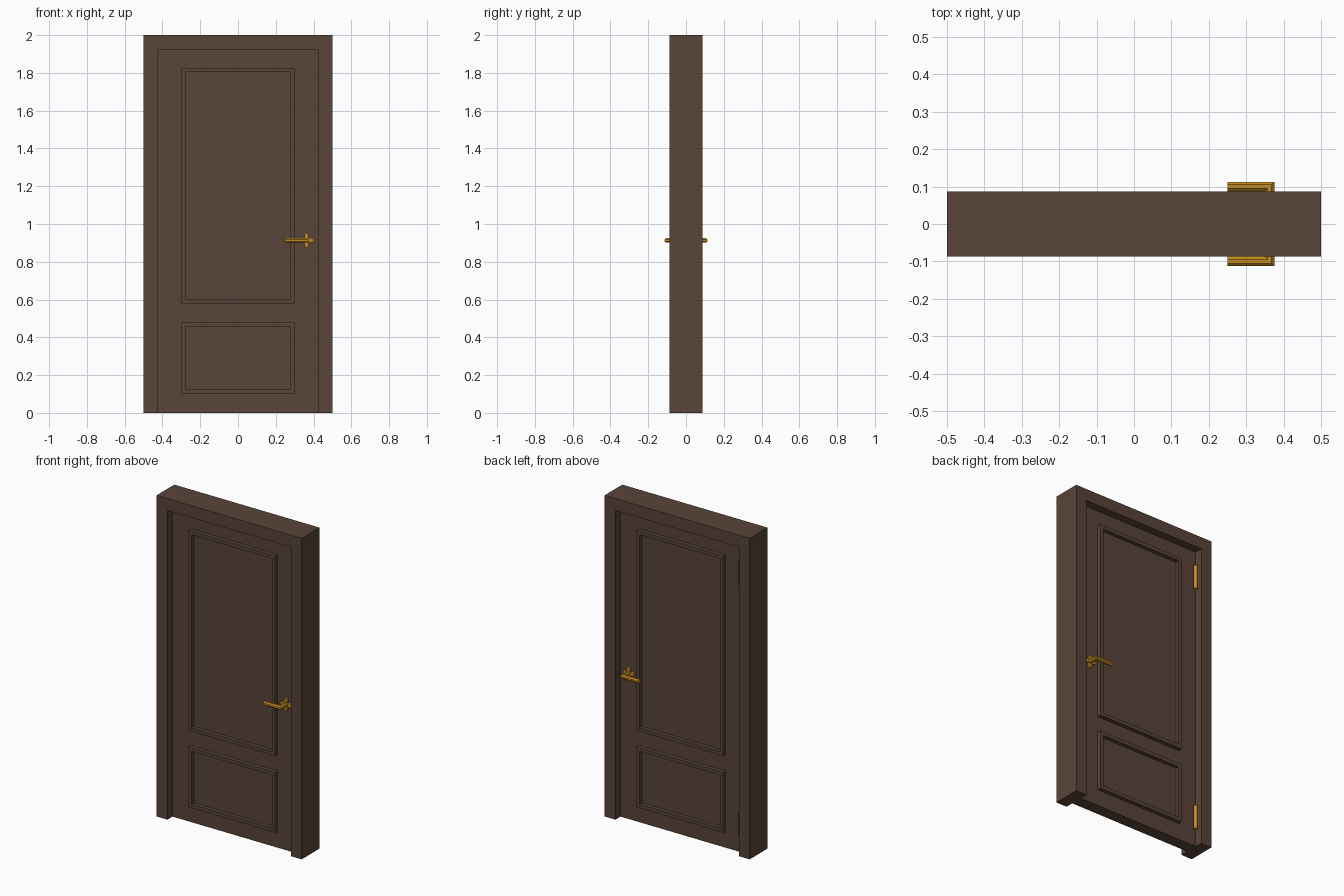
import bpy, bmesh, math

cube = bpy.data.objects.get("Cube")
if cube:
    bpy.data.objects.remove(cube, do_unlink=True)


def material(name, rgb):
    m = bpy.data.materials.new(name)
    m.use_nodes = True
    m.diffuse_color = (*rgb, 1)
    m.node_tree.nodes["Principled BSDF"].inputs["Base Color"].default_value = (*rgb, 1)
    return m


wood = material("dark brown wood", (0.098, 0.058, 0.040))
brass = material("brass", (0.54, 0.26, 0.016))


def finish(name, bm, mat):
    bmesh.ops.recalc_face_normals(bm, faces=bm.faces)
    mesh = bpy.data.meshes.new(name)
    bm.to_mesh(mesh)
    bm.free()
    mesh.materials.append(mat)
    obj = bpy.data.objects.new(name, mesh)
    bpy.context.collection.objects.link(obj)
    return obj


def skin(name, rings, mat, caps=True, closed=False):
    """Join rings of points into a tube, capped or closed into a loop."""
    bm = bmesh.new()
    rows = [[bm.verts.new(p) for p in ring] for ring in rings]
    n = len(rows[0])
    pairs = list(zip(rows, rows[1:]))
    if closed:
        pairs.append((rows[-1], rows[0]))
    for a, b in pairs:
        for i in range(n):
            j = (i + 1) % n
            bm.faces.new((a[i], a[j], b[j], b[i]))
    if caps and not closed:
        bm.faces.new(rows[0])
        bm.faces.new(rows[-1])
    return finish(name, bm, mat)


def prism(name, outline, y0, y1, mat):
    """Extrude an (x, z) outline along y."""
    return skin(name, [[(x, y, z) for x, z in outline] for y in (y0, y1)], mat)


def rect(x, z0, z1):
    return [(-x, z0), (x, z0), (x, z1), (-x, z1)]


HALF = 0.0875    # half depth of the frame
FACE = 0.0375    # half thickness of the door leaf

# Frame: an upside-down U around the leaf
prism("door_frame", [(-0.5, 0), (-0.5, 2), (0.5, 2), (0.5, 0),
                     (0.425, 0), (0.425, 1.925), (-0.425, 1.925), (-0.425, 0)],
      -HALF, HALF, wood)
prism("door_leaf", rect(0.425, 0, 1.925), -FACE, FACE, wood)


# Raised rectangular mouldings
def moulding(name, z0, z1, side):
    width, low, high = 0.0225, side * FACE, side * (FACE + 0.025)
    outer = rect(0.30, z0, z1)
    inner = rect(0.30 - width, z0 + width, z1 - width)
    rings = [[(x, y, z) for x, z in loop] for loop, y in
             ((outer, low), (outer, high), (inner, high), (inner, low))]
    skin(name, rings, wood, closed=True)


# Lever handle with a four-lobed rosette
HX, HZ, R = 0.3625, 0.9135, 0.0125


def handle(label, side):
    lobes = []
    for i in range(32):
        a = math.tau * i / 32
        r = 0.029 + 0.012 * math.cos(4 * a)
        lobes.append((HX + r * math.cos(a), HZ + r * math.sin(a)))
    prism(label + "_rosette", lobes, side * FACE, side * (FACE + 0.0125), brass)
    neck, bend, tip = [], [], []
    for i in range(8):
        a = math.tau * (i + 0.5) / 8
        u = R / math.cos(math.pi / 8) * math.cos(a)
        w = R / math.cos(math.pi / 8) * math.sin(a)
        neck.append((HX + u, side * FACE, HZ + w))
        bend.append((HX + u, side * (0.1 + u), HZ + w))
        tip.append((0.25, side * (0.1 + u), HZ + w))
    skin(label + "_lever", [neck, bend, tip], brass)


for label, side in (("front", -1), ("back", 1)):
    moulding(label + "_upper_moulding", 0.58, 1.827, side)
    moulding(label + "_lower_moulding", 0.103, 0.478, side)
    handle(label, side)

# Hinge barrels in the corner between leaf and jamb
for label, z in (("upper", 1.75), ("lower", 0.18)):
    rings = [[(-0.4125 + R * math.cos(math.tau * i / 12),
               0.05 + R * math.sin(math.tau * i / 12), z + h) for i in range(12)]
             for h in (-0.075, 0.075)]
    skin(label + "_hinge", rings, brass)
